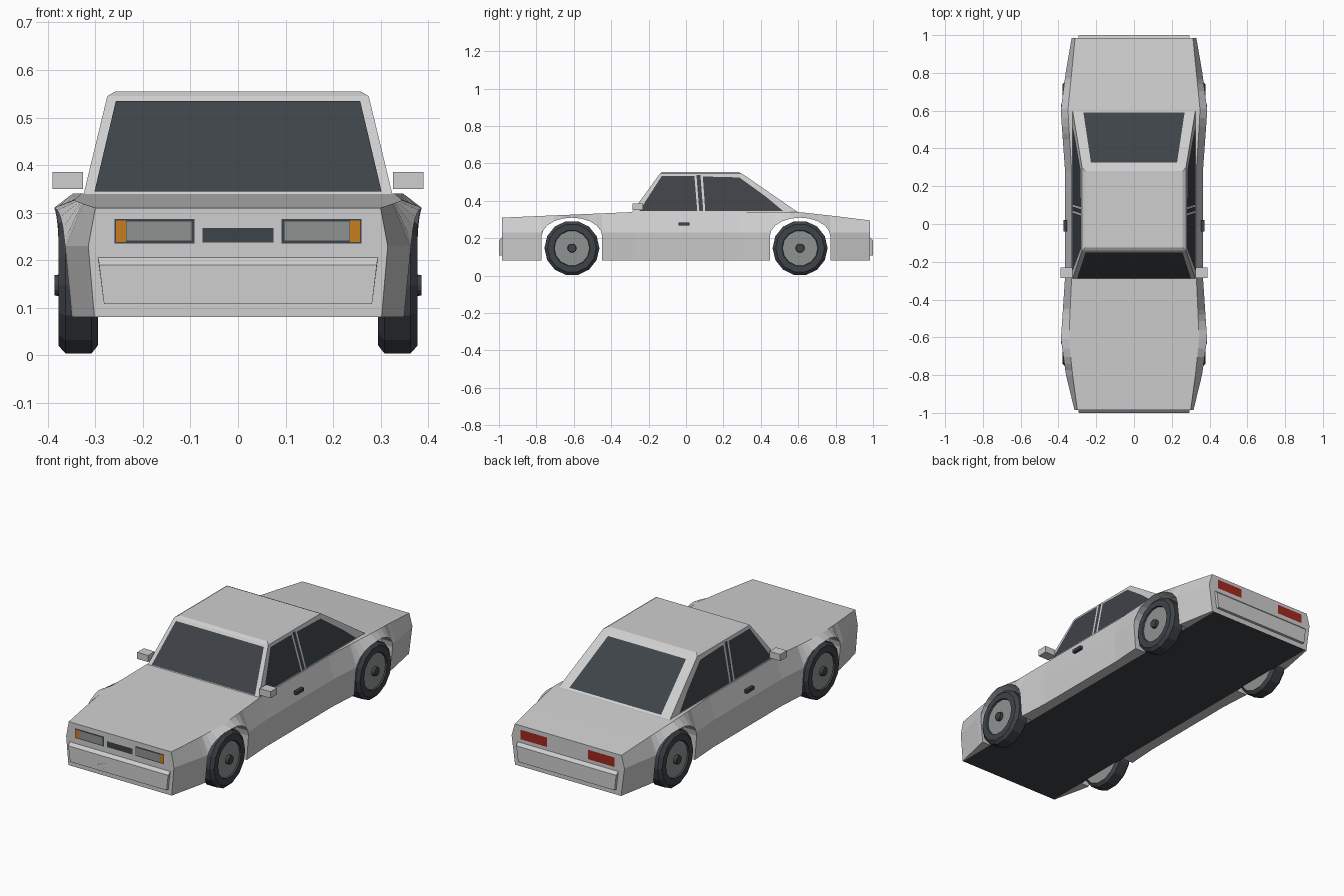
import bpy, bmesh, math
from mathutils import Vector

old = bpy.data.objects.get("Cube")
if old:
    bpy.data.objects.remove(old)


def material(name, rgb):
    m = bpy.data.materials.new(name)
    m.use_nodes = True
    m.diffuse_color = (*rgb, 1)
    m.node_tree.nodes["Principled BSDF"].inputs["Base Color"].default_value = (*rgb, 1)
    return m


PAINT = material("pale grey paint", (.62, .62, .62))
DARK = material("dark slate", (.048, .056, .066))
GREY = material("mid grey", (.27, .295, .285))
AMBER = material("amber", (.58, .205, .013))
RED = material("red", (.36, .022, .014))


def finish(name, bm, mats, mirror=False):
    me = bpy.data.meshes.new(name)
    bm.to_mesh(me)
    bm.free()
    for m in mats:
        me.materials.append(m)
    ob = bpy.data.objects.new(name, me)
    bpy.context.collection.objects.link(ob)
    if mirror:
        ob.modifiers.new("Mirror", 'MIRROR').use_axis[0] = True
    return ob


def plate(name, pts, mat, out, mirror=False):
    """Flat panel whose normal points towards out."""
    bm = bmesh.new()
    f = bm.faces.new([bm.verts.new(p) for p in pts])
    f.normal_update()
    if f.normal.dot(Vector(out)) < 0:
        f.normal_flip()
    return finish(name, bm, [mat], mirror)


def box(name, lo, hi, mat, mirror=False):
    bm = bmesh.new()
    bmesh.ops.create_cube(bm, size=1)
    for v in bm.verts:
        v.co = [(a + b) / 2 + c * (b - a) for a, b, c in zip(lo, hi, v.co)]
    return finish(name, bm, [mat], mirror)


# Body shell: y, sill half width, waist half width, deck half width, deck height
FLOOR, WAIST, INNER, AXLE = .08, .23, .30, .61
KEYS = [(-.985, .302, .315, .30, .31), (-.8, .345, .36, .325, .318),
        (-.61, .375, .387, .345, .326), (-.28, .355, .365, .33, .34),
        (.28, .355, .365, .33, .34), (.6, .375, .388, .35, .34),
        (.8, .345, .362, .33, .318), (.985, .31, .33, .312, .295)]


def widths(y):
    for a, b in zip(KEYS, KEYS[1:]):
        if y <= b[0]:
            t = (y - a[0]) / (b[0] - a[0])
            return [p + (q - p) * t for p, q in zip(a[1:], b[1:])]
    return KEYS[-1][1:]


def column(y, low):
    sill, waist, deck, top = widths(y)
    t = min(1, (low - FLOOR) / (WAIST - FLOOR))
    return [(0, y, FLOOR), (INNER, y, FLOOR), (INNER, y, low),
            (sill + (waist - sill) * t, y, low),
            (waist, y, max(WAIST, low)), (deck, y, top), (0, y, top)]


stations = [(k[0], FLOOR) for k in KEYS if abs(abs(k[0]) - AXLE) > .05]
arches = []
for c in (-AXLE, AXLE):
    arch = [(c - .162 * math.cos(math.pi * i / 10),
             .21 + .1 * math.sin(math.pi * i / 10)) for i in range(11)]
    arches += [(arch[0][0], FLOOR)] + arch + [(arch[-1][0], FLOOR)]
order = sorted(stations + arches, key=lambda s: s[0])

bm = bmesh.new()
cols = [[bm.verts.new(p) for p in column(*s)] for s in order]
for a, b in zip(cols, cols[1:]):
    wall = abs(a[0].co.y - b[0].co.y) < 1e-6
    for i in ((2,) if wall else (0, 2, 3, 4, 5)):
        f = bm.faces.new((a[i], a[i + 1], b[i + 1], b[i]))
        f.material_index = 1 if i == 0 else 0
for c in (cols[0], cols[-1]):
    bm.faces.new([c[i] for i in (0, 1, 3, 4, 5, 6)])
bmesh.ops.remove_doubles(bm, verts=bm.verts, dist=1e-5)
bmesh.ops.dissolve_degenerate(bm, edges=bm.edges, dist=1e-5)
bmesh.ops.recalc_face_normals(bm, faces=bm.faces)
finish("body_shell", bm, [PAINT, DARK], True)

# Bumpers: extruded wedge profile
for name, s in (("front_bumper", -1), ("rear_bumper", 1)):
    bm = bmesh.new()
    ends = []
    for side in (-1, 1):
        ends.append([bm.verts.new((side * x, s * y, z)) for x, y, z in
                     ((.295, .98, .21), (.292, 1, .19), (.282, 1, .108), (.282, .98, .108))])
        bm.faces.new(ends[-1])
    for i in range(4):
        j = (i + 1) % 4
        bm.faces.new((ends[0][i], ends[0][j], ends[1][j], ends[1][i]))
    bmesh.ops.recalc_face_normals(bm, faces=bm.faces)
    finish(name, bm, [PAINT])

# Cabin with chamfered roof: half width, front, back, height
bm = bmesh.new()
rings = [[bm.verts.new(p) for p in ((-w, f, z), (w, f, z), (w, b, z), (-w, b, z))]
         for w, f, b, z in ((.325, -.29, .6, .338), (.275, -.14, .3, .545), (.258, -.125, .28, .555))]
for lo, hi in zip(rings, rings[1:]):
    for i in range(4):
        j = (i + 1) % 4
        bm.faces.new((lo[i], lo[j], hi[j], hi[i]))
bm.faces.new(rings[-1])
bmesh.ops.recalc_face_normals(bm, faces=bm.faces)
finish("cabin", bm, [PAINT])


def slope(z, base, top):
    return base + (top - base) * (z - .338) / .207


def screen(name, base, top, low, high, zl, zh, s):
    y = [slope(z, base, top) + s * .004 for z in (zl, zh)]
    plate(name, [(-low, y[0], zl), (low, y[0], zl), (high, y[1], zh), (-high, y[1], zh)],
          DARK, (0, s, 1))


screen("windscreen", -.29, -.14, .302, .257, .344, .535, -1)
screen("rear_window", .6, .3, .268, .228, .347, .53, 1)


def side_glass(name, outline):
    plate(name, [(slope(z, .325, .275) + .003, y, z) for y, z in outline], DARK, (1, 0, 0), True)


side_glass("front_side_window", ((-.25, .345), (.06, .345), (.045, .532), (-.13, .532)))
side_glass("door_pillar_trim", ((.071, .345), (.092, .345), (.077, .538), (.056, .538)))
side_glass("rear_side_window", ((.103, .345), (.52, .345), (.43, .42), (.285, .525), (.09, .53)))

# Front and rear details
def panel(name, x0, x1, z0, z1, y, mat, mirror=True):
    plate(name, [(x0, y, z0), (x1, y, z0), (x1, y, z1), (x0, y, z1)], mat, (0, y, 0), mirror)


panel("headlight_bezel", .092, .26, .235, .287, -.988, DARK)
panel("headlight_lens", .098, .235, .241, .281, -.991, GREY)
panel("indicator", .236, .257, .238, .283, -.991, AMBER)
panel("grille", -.075, .075, .237, .268, -.988, DARK, False)
panel("lower_intake", -.122, .122, .126, .163, -1.0, DARK, False)
panel("tail_light", .12, .275, .225, .275, .989, RED)

# Door mirrors and handles
box("door_mirror", (.326, -.285, .35), (.39, -.23, .385), PAINT, True)
box("door_handle", (.355, -.04, .268), (.372, .02, .285), DARK, True)

# Wheels: lathed profile of distance from centre and radius, with material
SIDES, HUB_Z = 14, .147
PROFILE = [(.295, .05, 1), (.295, .13, 0), (.308, .147, 0), (.363, .147, 0), (.378, .13, 0),
           (.378, .097, 0), (.370, .094, 1), (.370, .024, 0), (.386, .022, 0)]
for name, y in (("front_wheels", -AXLE), ("rear_wheels", AXLE)):
    bm = bmesh.new()
    loops = []
    for x, r, m in PROFILE:
        angles = [2 * math.pi * (i + .5) / SIDES for i in range(SIDES)]
        loops.append([bm.verts.new((x, y + r * math.sin(a), HUB_Z + r * math.cos(a))) for a in angles])
    for k in range(len(PROFILE) - 1):
        for i in range(SIDES):
            j = (i + 1) % SIDES
            f = bm.faces.new((loops[k][i], loops[k][j], loops[k + 1][j], loops[k + 1][i]))
            f.material_index = PROFILE[k][2]
    bm.faces.new(loops[0]).material_index = 1
    bm.faces.new(loops[-1])
    bmesh.ops.recalc_face_normals(bm, faces=bm.faces)
    finish(name, bm, [DARK, GREY], True)
